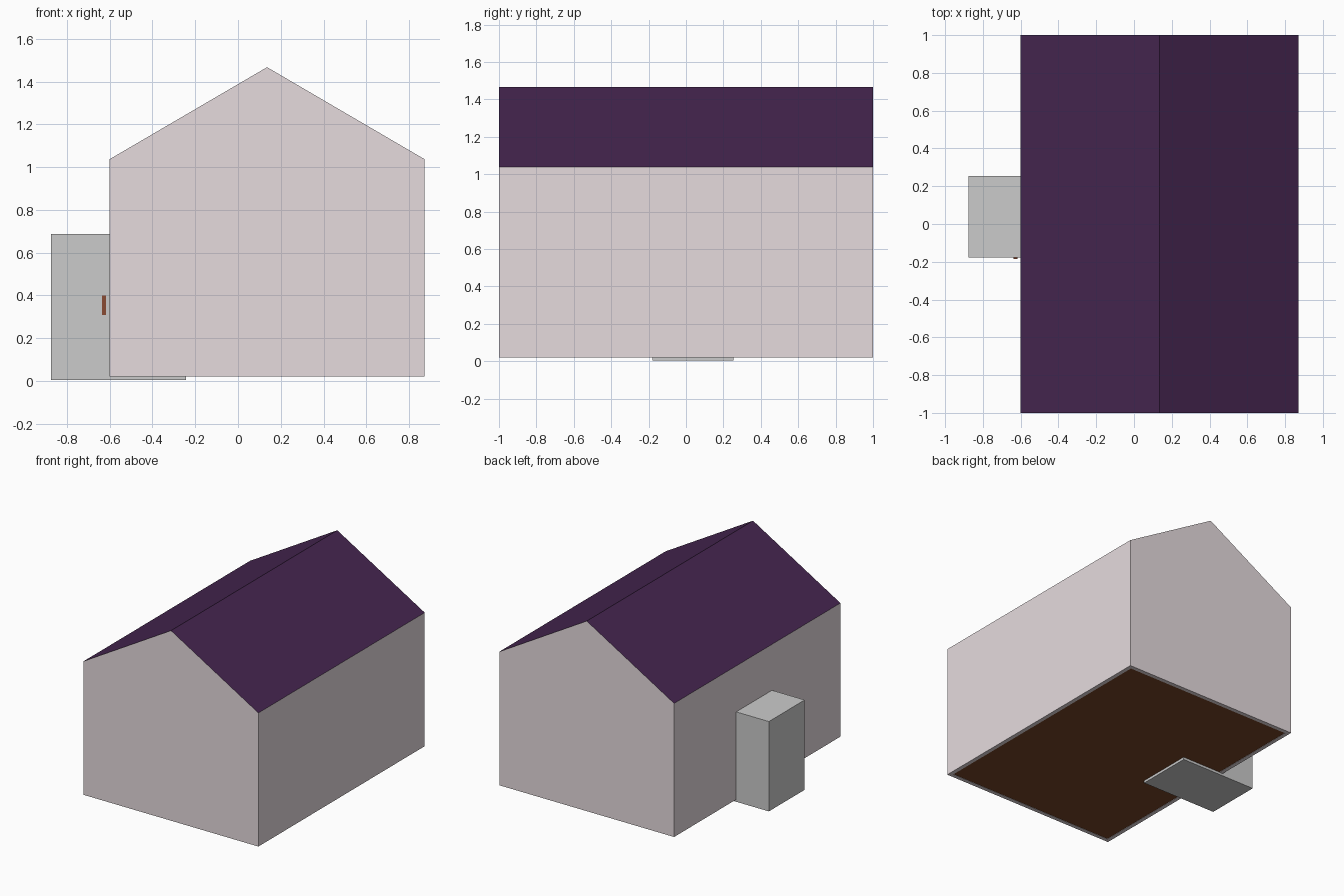
import bpy, bmesh

if "Cube" in bpy.data.objects:
    bpy.data.objects.remove(bpy.data.objects["Cube"])


def material(name, rgb):
    m = bpy.data.materials.new(name)
    m.diffuse_color = (*rgb, 1)
    m.use_nodes = True
    m.node_tree.nodes["Principled BSDF"].inputs["Base Color"].default_value = m.diffuse_color
    return m


def finish(name, bm, mats=()):
    mesh = bpy.data.meshes.new(name)
    bm.to_mesh(mesh)
    bm.free()
    for m in mats:
        mesh.materials.append(m)
    obj = bpy.data.objects.new(name, mesh)
    bpy.context.collection.objects.link(obj)
    return obj


def box(name, lo, hi, mats=()):
    bm = bmesh.new()
    bmesh.ops.create_cube(bm, size=1)
    for v in bm.verts:
        v.co = [(a + b) / 2 + c * (b - a) for a, b, c in zip(lo, hi, v.co)]
    return finish(name, bm, mats)


wall = material("wall_paint", (0.79, 0.71, 0.73))
roof = material("roof_purple", (0.06, 0.019, 0.08))
wood = material("wood", (0.19, 0.06, 0.021))
handle_wood = material("handle_brown", (0.25, 0.07, 0.034))

# House shell: gabled profile extruded along y, open underneath
X0, X1, Z0, EAVE, RIDGE, WALL = -0.6, 0.872, 0.02, 1.037, 1.467, 0.03
profile = [(X0, Z0), (X1, Z0), (X1, EAVE), ((X0 + X1) / 2, RIDGE), (X0, EAVE)]
bm = bmesh.new()
gable = bm.faces.new([bm.verts.new((x, -1, z)) for x, z in profile])
ext = bmesh.ops.extrude_face_region(bm, geom=[gable], use_keep_orig=True)
for v in ext["geom"]:
    if isinstance(v, bmesh.types.BMVert):
        v.co.y = 1
bmesh.ops.recalc_face_normals(bm, faces=bm.faces)
for f in bm.faces:
    f.material_index = 1 if f.normal.z > 0.3 else 0
bottom = [f for f in bm.faces if f.normal.z < -0.9]
bmesh.ops.delete(bm, geom=bottom, context="FACES")
house = finish("house_shell", bm, (wall, roof))
thick = house.modifiers.new("wall_thickness", "SOLIDIFY")
thick.thickness = WALL
thick.offset = -1
thick.use_even_offset = True

# Floor set inside the walls
box("floor", (X0 + WALL, -1 + WALL, Z0 + 0.002),
    (X1 - WALL, 1 - WALL, Z0 + 0.02), (wood,))

# Side porch block passing through the wall, with a small door handle
box("side_porch", (-0.875, -0.178, 0.003), (-0.243, 0.253, 0.687))
box("door_handle", (-0.637, -0.185, 0.308), (-0.618, -0.17, 0.4), (handle_wood,))
